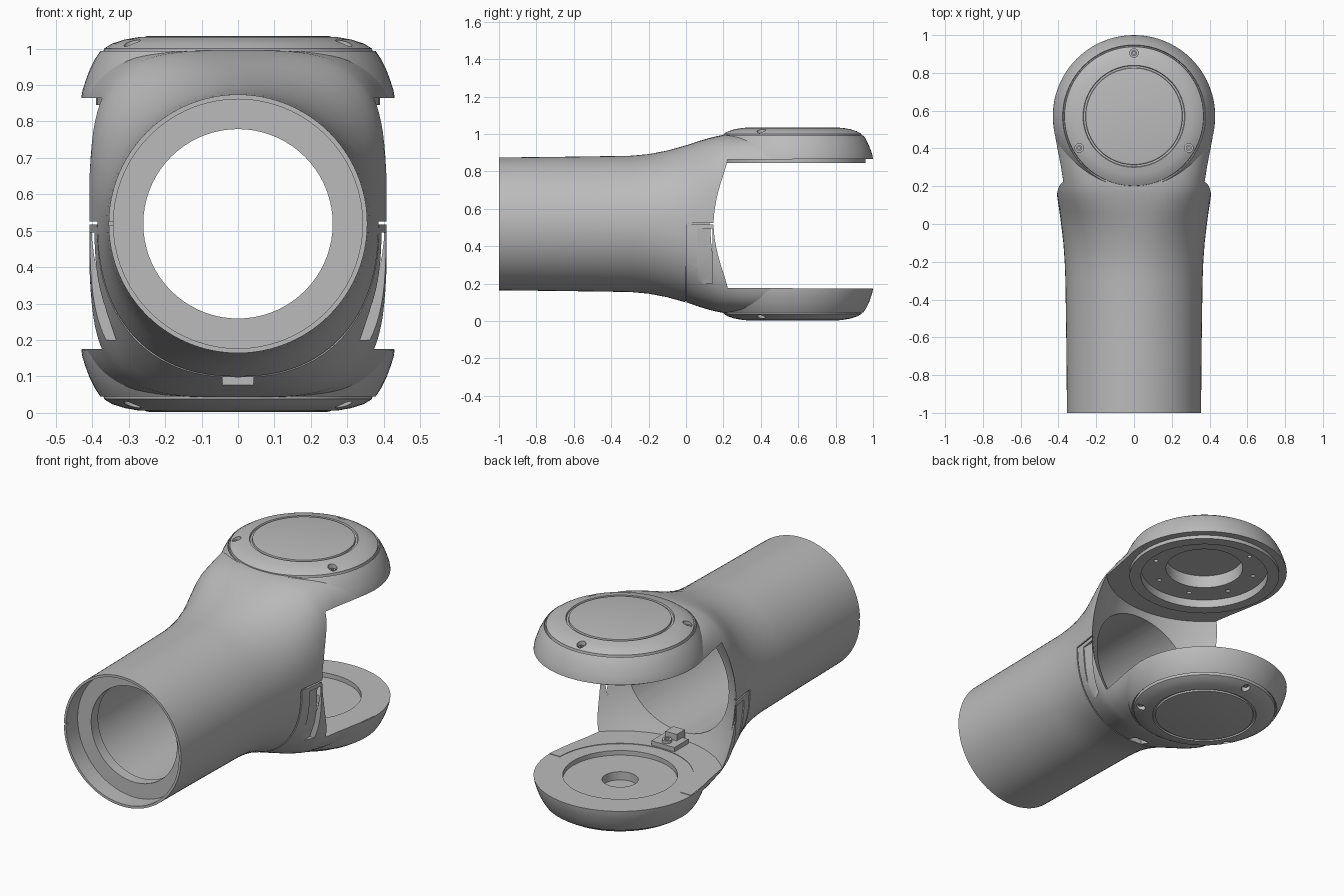
import bpy, bmesh, math
from math import cos, sin, pi, tau

if "Cube" in bpy.data.objects:
    bpy.data.objects.remove(bpy.data.objects["Cube"])

MID = 0.519      # height of the tube axis
HINGE = 0.57     # y of the vertical joint axis
SEG = 96

grey = bpy.data.materials.new("satin grey")
grey.use_nodes = True
GREY = (0.5, 0.5, 0.5, 1)
grey.diffuse_color = GREY
grey.node_tree.nodes["Principled BSDF"].inputs["Base Color"].default_value = GREY


def loft(name, rings):
    """Skin closed rings in order and cap both ends."""
    bm = bmesh.new()
    rows = [[bm.verts.new(p) for p in ring] for ring in rings]
    n = len(rows[0])
    for a, b in zip(rows, rows[1:]):
        for i in range(n):
            j = (i + 1) % n
            bm.faces.new((a[i], a[j], b[j], b[i]))
    bm.faces.new(rows[0])
    bm.faces.new(rows[-1])
    bmesh.ops.recalc_face_normals(bm, faces=bm.faces)
    mesh = bpy.data.meshes.new(name)
    bm.to_mesh(mesh)
    bm.free()
    mesh.materials.append(grey)
    ob = bpy.data.objects.new(name, mesh)
    bpy.context.collection.objects.link(ob)
    return ob


def lathe(name, profile, x=0, y=HINGE, seg=SEG):
    """Revolve (radius, z) points about a vertical axis."""
    return loft(name, [[(x + r * cos(tau * i / seg), y + r * sin(tau * i / seg), z)
                        for i in range(seg)] for r, z in profile])


def lathe_y(name, profile, seg=72):
    """Revolve (radius, y) points about the tube axis."""
    return loft(name, [[(r * cos(tau * i / seg), y, MID + r * sin(tau * i / seg))
                        for i in range(seg)] for r, y in profile])


def prism(name, outline, y0, y1, side=1):
    """Extrude an (x, z) outline along y."""
    return loft(name, [[(side * x, y, z) for x, z in outline] for y in (y0, y1)])


def box(name, x0, x1, y0, y1, z0, z1, side=1):
    return prism(name, [(x0, z0), (x1, z0), (x1, z1), (x0, z1)], y0, y1, side)


def activate(ob):
    bpy.ops.object.select_all(action='DESELECT')
    ob.select_set(True)
    bpy.context.view_layer.objects.active = ob


def cut(ob, cutter):
    cutter.hide_render = True
    mod = ob.modifiers.new("cut", 'BOOLEAN')
    mod.operation = 'DIFFERENCE'
    mod.solver = 'EXACT'
    mod.object = cutter
    activate(ob)
    bpy.ops.object.modifier_apply(modifier=mod.name)
    bpy.data.objects.remove(cutter)


def smooth(ob, degrees=28):
    activate(ob)
    bpy.ops.object.shade_smooth_by_angle(angle=math.radians(degrees))


def section(a, b, n, t):
    """Point on a superellipse around the tube axis."""
    c, s = cos(t), sin(t)
    return (math.copysign(a * abs(c) ** (2 / n), c),
            MID + math.copysign(b * abs(s) ** (2 / n), s))


# Body: round tube swelling into a squarish fork (y, half width, half height, power)
stations = [(-1, .355, .355, 2), (-.65, .358, .359, 2), (-.3, .363, .364, 2),
            (-.2, .367, .373, 2.02), (-.1, .374, .392, 2.1), (0, .386, .42, 2.3),
            (.06, .394, .44, 2.6), (.12, .403, .458, 3), (.16, .409, .468, 3.3),
            (.2, .41, .476, 3.6), (.3, .41, .478, 4.4), (.45, .435, .478, 4.8),
            (HINGE, .448, .478, 5)]
rings = []
for y, a, b, n in stations:
    pts = [section(a, b, n, tau * i / SEG) for i in range(SEG)]
    rings.append([(x, y, z) for x, z in pts])
body = loft("forked_tube_body", rings)

# Barrel shaped clearance between the fork plates
low, high = .176, .864
clear = [(.51 + .077 * (1 - ((z - MID) / (high - MID)) ** 2), z)
         for z in [low + (high - low) * k / 16 for k in range(17)]]
cut(body, lathe("clearance_cutter", clear))

# Stepped bore with a flange near the open end
cut(body, lathe_y("bore_cutter", [(.342, -1.1), (.342, -.9), (.26, -.9),
                                  (.26, -.84), (.31, -.84), (.31, .3)]))

# Seats for the two joint caps
for z0, z1 in ((.8, 1.2), (-.2, .24)):
    cut(body, lathe("cap_seat_cutter", [(.365, z0), (.365, z1)]))

# Seam around the lower half, with side slots
arc = [pi + pi * i / 48 for i in range(49)]
groove = []
for t in arc:
    inner, outer = section(.378, .412, 2.3, t), section(.45, .5, 2.3, t)
    groove.append([(inner[0], -.004, inner[1]), (outer[0], -.004, outer[1]),
                   (outer[0], .004, outer[1]), (inner[0], .004, inner[1])])
cut(body, loft("seam_cutter", groove))
slot = [(.335, .2), (.362, .28), (.38, .38), (.39, .495), (.55, .495), (.55, .2)]
for side in (1, -1):
    cut(body, box("side_seam_cutter", .382, .5, -.003, .3, .517, .525, side))
    cut(body, prism("slot_cutter", slot, .06, .143, side))

# Pocket under the seam and a small index notch on the front rim
cut(body, box("pocket_cutter", -.043, .043, .004, .07, -.1, .125))
cut(body, box("notch_cutter", .34, .4, -1.1, -.985, .514, .526, -1))
smooth(body)

# Joint caps: shared domed outside, different inside faces
dome = [(.245, 1.035), (.255, 1.033), (.257, 1.024), (.267, 1.024), (.27, 1.032),
        (.31, 1.025), (.345, 1.014), (.368, 1.0), (.37, .985), (.375, .985),
        (.378, .993), (.392, .972), (.408, .94), (.419, .91), (.427, .885), (.43, .865)]
upper_inside = [(.39, .865), (.39, .845), (.33, .845), (.33, .89), (.2, .89), (.2, .96)]
lower_inside = [(.285, .865), (.285, .89), (.09, .89), (.09, .935)]


def flip(profile):
    return [(r, 2 * MID - z) for r, z in profile]


screw_spots = [(.335 * cos(a), HINGE + .335 * sin(a))
               for a in (pi / 2 + tau * k / 3 for k in range(3))]
for name, inside, turn in (("upper", upper_inside, list), ("lower", lower_inside, flip)):
    cap = lathe(name + "_cap", turn(dome + inside))
    for x, y in screw_spots:
        cut(cap, lathe("screw_hole_cutter", turn([(.023, .99), (.023, 1.1)]), x, y, 20))
        screw = lathe(name + "_cap_screw", turn([(.015, .98), (.015, 1.004)]), x, y, 20)
        cut(screw, lathe("socket_cutter", turn([(.008, .996), (.008, 1.05)]), x, y, 6))
        smooth(screw)
    if name == "upper":
        for k in range(8):
            a = tau * (k + .5) / 8
            cut(cap, lathe("mount_hole_cutter", [(.012, .8), (.012, .915)],
                           .265 * cos(a), HINGE + .265 * sin(a), 12))
    smooth(cap)

# Cable bracket on the fork floor
box("bracket_base", -.07, .07, .08, .2, .13, .2)
box("bracket_step", -.035, .035, .06, .13, .13, .235)
boss = lathe("bracket_boss", [(.025, .18), (.025, .215), (.012, .215), (.012, .2)], 0, .165, 24)
smooth(boss)
